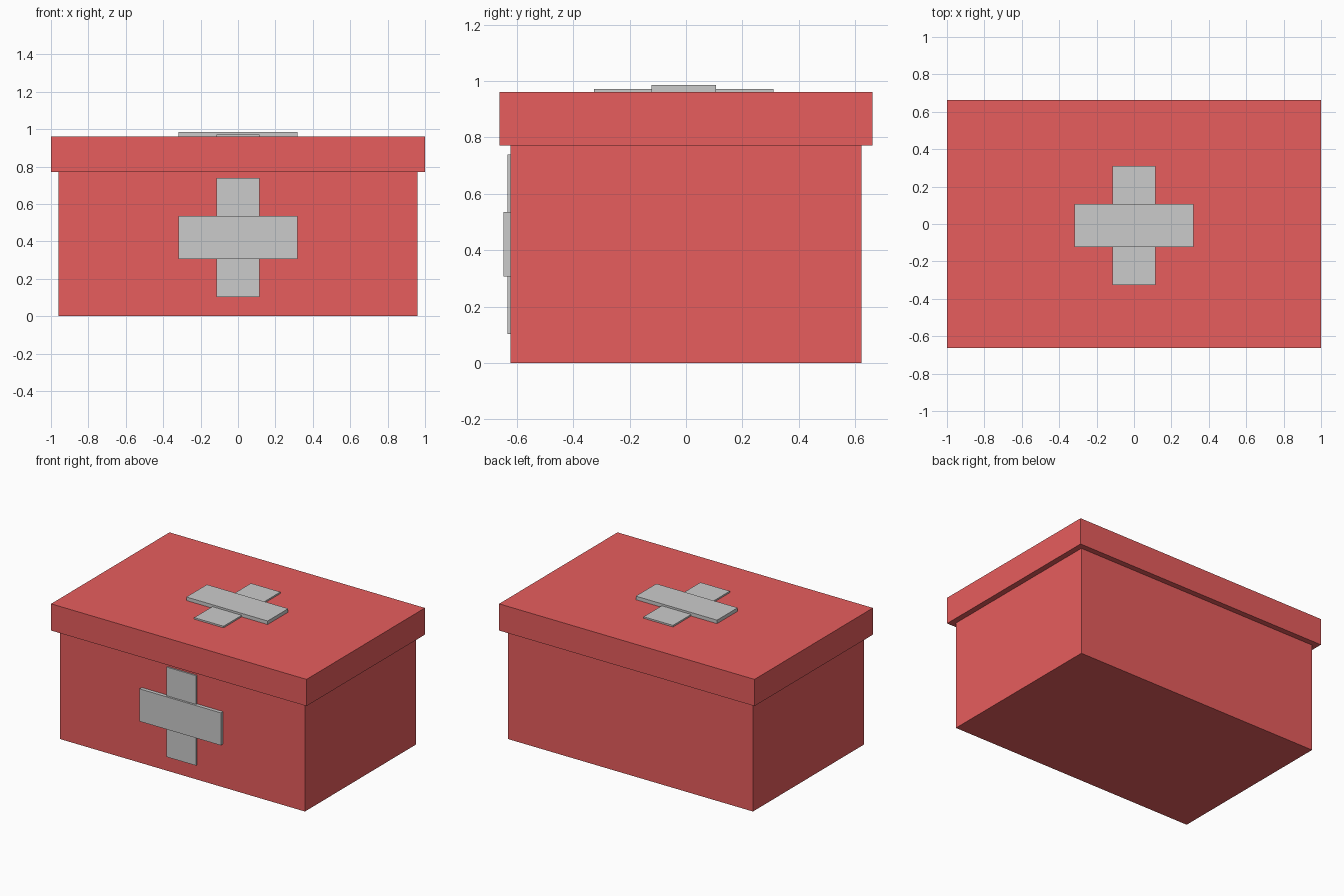
import bpy

if "Cube" in bpy.data.objects:
    bpy.data.objects.remove(bpy.data.objects["Cube"])


def material(name, color):
    mat = bpy.data.materials.new(name)
    mat.diffuse_color = color
    mat.use_nodes = True
    mat.node_tree.nodes["Principled BSDF"].inputs["Base Color"].default_value = mat.diffuse_color
    return mat


def box(name, lo, hi, mat=None):
    """Axis-aligned box between two corners."""
    size = [b - a for a, b in zip(lo, hi)]
    center = [(a + b) / 2 for a, b in zip(lo, hi)]
    bpy.ops.mesh.primitive_cube_add(size=1, location=center)
    obj = bpy.context.object
    obj.name = name
    obj.scale = size
    bpy.ops.object.transform_apply(location=False, rotation=False, scale=True)
    if mat:
        obj.data.materials.append(mat)
    return obj


red = material("red", (0.8, 0.11, 0.11, 1))

# Case and overhanging lid
box("case_body", (-0.96, -0.622, 0), (0.96, 0.622, 0.772), red)
box("lid", (-1, -0.662, 0.772), (1, 0.662, 0.961), red)

# Crosses: long bar lies thin, the crossing bar stands slightly prouder
LONG, HALF = 0.318, 0.115
SINK = 0.01
bars = (("upright", HALF, LONG, 0.011), ("crossbar", LONG, HALF, 0.025))
for part, w, h, t in bars:
    # Cross on the front face
    box("front_cross_" + part, (-w, -0.622 - t, 0.421 - h),
        (w, -0.622 + SINK, 0.421 + h))
    # Cross on the lid
    box("lid_cross_" + part, (-w, -0.008 - h, 0.961 - SINK),
        (w, -0.008 + h, 0.961 + t))
